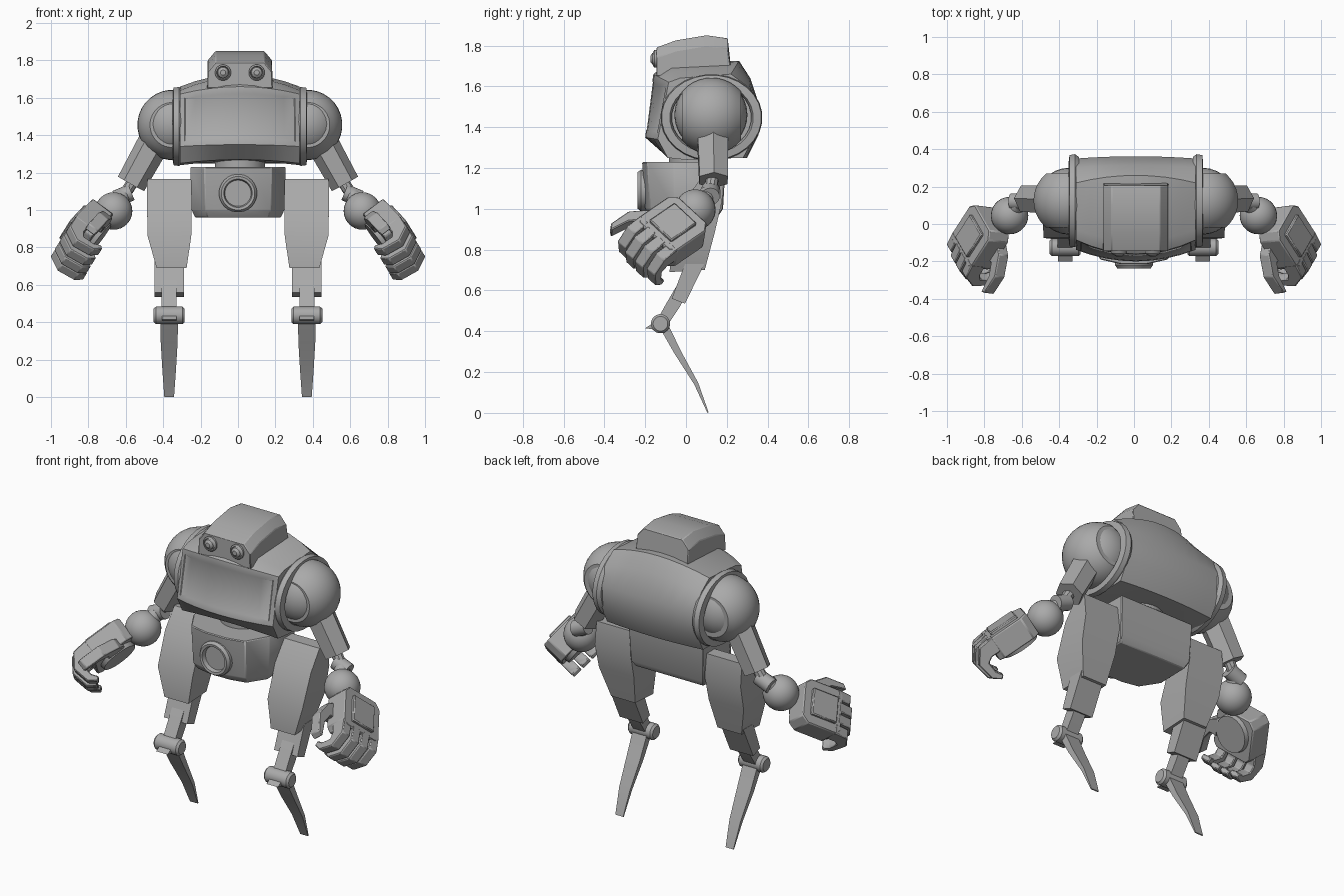
import bpy, bmesh, math
from mathutils import Vector

cube = bpy.data.objects.get("Cube")
if cube:
    bpy.data.objects.remove(cube)

grey = bpy.data.materials.new("plain grey")
grey.use_nodes = True
grey.diffuse_color = (0.4, 0.4, 0.4, 1)
grey.node_tree.nodes["Principled BSDF"].inputs["Base Color"].default_value = (0.4, 0.4, 0.4, 1)


def finish(name, bm, mirror=False, shift=0.0, bevel=0.0):
    """Turn a bmesh into a shaded object, optionally mirrored across x."""
    bmesh.ops.recalc_face_normals(bm, faces=bm.faces[:])
    mesh = bpy.data.meshes.new(name)
    bm.to_mesh(mesh)
    bm.free()
    obj = bpy.data.objects.new(name, mesh)
    bpy.context.collection.objects.link(obj)
    mesh.materials.append(grey)
    bpy.ops.object.select_all(action='DESELECT')
    obj.select_set(True)
    bpy.context.view_layer.objects.active = obj
    bpy.ops.object.shade_smooth_by_angle(angle=math.radians(32))
    obj.location.x = shift
    if bevel:
        mod = obj.modifiers.new("edge", 'BEVEL')
        mod.width, mod.segments = bevel, 1
    if mirror:
        obj.modifiers.new("mirror", 'MIRROR').use_mirror_merge = False
    return obj


def loft(rings, closed=False):
    """Skin equal rings of points; cap the ends unless closed in a loop."""
    bm = bmesh.new()
    rows = [[bm.verts.new(p) for p in ring] for ring in rings]
    n = len(rows[0])
    pairs = list(zip(rows, rows[1:])) + ([(rows[-1], rows[0])] if closed else [])
    for a, b in pairs:
        for i in range(n):
            j = (i + 1) % n
            bm.faces.new((a[i], a[j], b[j], b[i]))
    if not closed:
        bm.faces.new(rows[0])
        bm.faces.new(rows[-1])
    return bm


def prism(name, profile, a, b, place, **opts):
    return finish(name, loft([[place(u, v, w) for u, v in profile] for w in (a, b)]), **opts)


def turned(name, origin, axis, steps, sides=24, squash=1.0, closed=False, **opts):
    """Revolve (radius, height) steps around an axis."""
    q = Vector(axis).to_track_quat('Z', 'Y')
    angles = [math.tau * (i + 0.5) / sides for i in range(sides)]
    rings = [[Vector(origin) + q @ Vector((r * math.cos(t), r * squash * math.sin(t), h))
              for t in angles] for r, h in steps]
    return finish(name, loft(rings, closed), **opts)


def rod(name, p0, p1, r0, r1, sides=16, **opts):
    axis = Vector(p1) - Vector(p0)
    return turned(name, p0, axis, [(r0, 0), (r1, axis.length)], sides, **opts)


def ball(name, centre, radius, **opts):
    bm = bmesh.new()
    bmesh.ops.create_uvsphere(bm, u_segments=28, v_segments=16, radius=radius)
    bmesh.ops.translate(bm, verts=bm.verts[:], vec=centre)
    return finish(name, bm, **opts)


def side_plane(u, v, w):
    return Vector((w, u, v))


BODY = 0.01

# Torso: bulging shell between a centre profile and a smaller end profile
mid = [(-.2, 1.35), (-.16, 1.66), (-.09, 1.71), (.26, 1.725), (.315, 1.64),
       (.362, 1.5), (.355, 1.36), (.3, 1.25), (0, 1.26), (-.11, 1.27)]
end = [(-.138, 1.34), (-.085, 1.62), (-.03, 1.64), (.22, 1.66), (.3, 1.6),
       (.35, 1.5), (.34, 1.36), (.28, 1.25), (0, 1.24), (-.09, 1.25)]
rings = []
for i in range(-4, 5):
    t = (i / 4) ** 2
    rings.append([Vector((i * 0.08, *Vector(m).lerp(Vector(e), t))) for m, e in zip(mid, end)])
bm = loft(rings)
bmesh.ops.recalc_face_normals(bm, faces=bm.faces[:])
front = [f for f in bm.faces if f.normal.y < -0.85]
bmesh.ops.inset_region(bm, faces=front, thickness=0.035, depth=0)
bmesh.ops.inset_region(bm, faces=front, thickness=0.006, depth=-0.003)
finish("torso", bm, shift=BODY)

# Shoulder rims, domes cut flat front and back, and the joints inside them
turned("shoulder_rims", (.305, .125, 1.447), (1, 0, 0),
       [(.2, 0), (.235, 0), (.25, .02), (.245, .05), (.205, .055), (.195, .03)],
       sides=28, squash=0.85, closed=True, mirror=True, shift=BODY)
arc = [math.radians(-50 + 10 * i) for i in range(11)]
turned("shoulder_domes", (.36, .125, 1.455), (0, 1, 0),
       [(.188 * math.cos(t), .188 * math.sin(t)) for t in arc], sides=32, mirror=True, shift=BODY)
ball("shoulder_joints", (.355, .122, 1.46), .179, mirror=True, shift=BODY)

# Head: chamfered sections from front to back
rings = []
for y0, y1, z in [(-.145, -.145, 1.79), (-.05, -.05, 1.825), (.1, .1, 1.85), (.225, .205, 1.835)]:
    rings.append([(-.175, y0, 1.65), (.175, y0, 1.65), (.172, y1, z - .05),
                  (.13, y1, z), (-.13, y1, z), (-.172, y1, z - .05)])
finish("head", loft(rings), shift=BODY, bevel=0.004)
turned("eyes", (.09, -.12, 1.735), (0, -1, 0),
       [(.043, 0), (.043, .035), (.035, .042), (.031, .034), (.028, .045), (.014, .055)],
       sides=20, mirror=True, shift=BODY)

# Waist and pelvis
rod("waist", (0, .05, 1.15), (0, .05, 1.34), .135, .135, 28, shift=BODY)
outline = [(-.25, .195), (.25, .195), (.255, -.06), (.18, -.19), (.07, -.215),
           (-.07, -.215), (-.18, -.19), (-.255, -.06)]
finish("pelvis", loft([[(x * k, y * ky, z) for x, y in outline]
                       for k, ky, z in [(.9, .8, .96), (.97, .93, 1.0), (1, 1, 1.23)]]), bevel=0.005)
turned("pelvis_port", (0, -.14, 1.09), (0, -1, 0),
       [(.1, 0), (.102, .08), (.09, .097), (.076, .095), (.07, .07)], sides=28)

# Legs: thighs are slabs leaning forward towards the knee
LEG = 0.368
rings = []
for y0, y1, z0, z1, x0, x1 in [(.085, .16, 1.165, 1.165, .25, .485), (.0, .175, 1.05, 1.03, .248, .487),
                               (-.075, .14, .86, .88, .25, .483), (-.08, .092, .69, .7, .275, .435)]:
    rings.append([(x0, y0, z0), (x1, y0, z0), (x1, y1, z1), (x0, y1, z1)])
finish("thighs", loft(rings), mirror=True)
prism("upper_shins", [(-.005, .73), (.09, .73), (-.005, .535), (-.07, .56)],
      LEG - .078, LEG + .078, side_plane, mirror=True)
prism("knee_links", [(-.03, .65), (.02, .62), (-.03, .52), (-.09, .43), (-.15, .44), (-.1, .53)],
      LEG - .04, LEG + .04, side_plane, mirror=True)
turned("knees", (LEG - .083, -.125, .437), (1, 0, 0),
       [(.036, 0), (.047, .012), (.047, .154), (.036, .166)], sides=20, mirror=True)
prism("knee_spurs", [(-.2, .415), (-.13, .46), (-.1, .4)], LEG - .038, LEG + .038,
      side_plane, mirror=True)
rings = []
for y, z, w, t in [(-.12, .44, .048, .022), (-.04, .29, .045, .016), (.05, .14, .036, .01),
                   (.108, 0, .026, .003)]:
    rings.append([(LEG - w, y - t, z), (LEG + w, y - t, z),
                  (LEG + w, y + t, z + t * .7), (LEG - w, y + t, z + t * .7)])
finish("foot_blades", loft(rings), mirror=True)

# Arms
rod("upper_arms", (.45, .13, 1.36), (.572, .135, 1.14), .086, .08, 6, mirror=True)
rod("elbow_links", (.55, .13, 1.17), (.615, .12, 1.07), .032, .032, 10, mirror=True)
rod("elbows", (.57, .12, 1.095), (.655, .12, 1.06), .045, .045, 18, mirror=True)
rod("forearms", (.615, .11, 1.075), (.67, .05, 1.0), .042, .055, 14, mirror=True)
ball("wrists", (.665, .045, .995), .1, mirror=True)

# Hands, laid out in their own tilted frame
centre = Vector((.82, -.06, .9))
along = Vector((.47, -.73, -.5)).normalized()
back = Vector((.78, .1, .59))
back = (back - along * back.dot(along)).normalized()
across = back.cross(along).normalized()


def hand(s, d, n):
    return centre + across * s + along * d + back * n


palm = [(-.1, -.12), (.1, -.12), (.135, -.08), (.135, .11), (.11, .14),
        (-.11, .14), (-.135, .11), (-.135, -.08)]
prism("palms", palm, -.075, .06, hand, mirror=True, bevel=0.006)
prism("hand_back_plates", [(-.08, -.07), (.08, -.07), (.08, .1), (-.08, .1)],
      .05, .078, hand, mirror=True, bevel=0.006)
rod("palm_pads", hand(0, 0, -.05), hand(0, 0, -.1), .115, .105, 22, mirror=True)
finger = [(.1, .062), (.19, .05), (.245, -.03), (.225, -.13), (.18, -.165),
          (.16, -.145), (.185, -.11), (.19, -.05), (.16, -.03), (.1, -.03)]
for i in range(4):
    s = -0.105 + i * 0.07
    reach = 0.02 if i in (1, 2) else 0.005
    prism("fingers_%d" % (i + 1), finger, s - .029, s + .029,
          lambda u, v, w, k=reach: hand(w, u + k, v), mirror=True, bevel=0.005)
thumb = [(-.05, -.1), (-.02, -.17), (.08, -.235), (.2, -.235), (.22, -.205),
         (.12, -.19), (.06, -.15), (.06, -.1)]
prism("thumbs", thumb, -.095, -.03, lambda u, v, w: hand(v, u, w), mirror=True, bevel=0.005)
